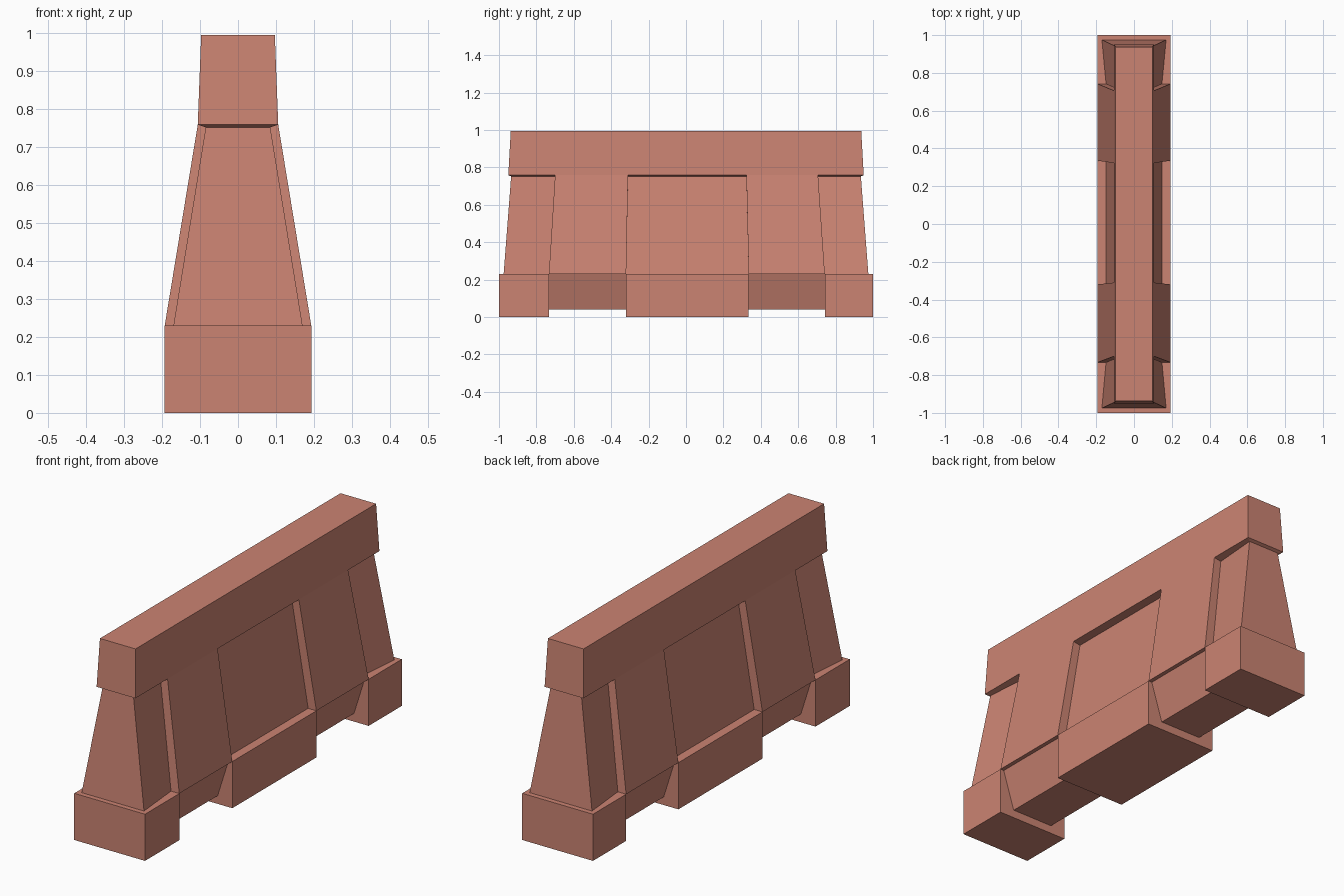
import bpy, bmesh

if "Cube" in bpy.data.objects:
    bpy.data.objects.remove(bpy.data.objects["Cube"])

# Column positions along the length: end, panel/rib edges (doubled), end
Y_LOW = [-0.733, -0.733, -0.32, -0.32, 0.335, 0.335, 0.742, 0.742]
Y_HIGH = [-0.70, -0.70, -0.31, -0.31, 0.323, 0.323, 0.706, 0.706]
RIBS = {2, 3, 6, 7}          # columns standing proud as ribs, slotted below


def level(end_y, ys, panel, rib, corner=None):
    """One ring of half-width columns; panel and rib are (x, z) pairs."""
    pts = []
    for i, y in enumerate([-end_y] + ys + [end_y]):
        x, z = rib if i in RIBS else panel
        if corner is not None and i in (0, 9):
            x = corner
        pts.append((x, y, z))
    return pts


levels = [
    level(1.0, Y_LOW, (0.193, 0.0), (0.113, 0.04)),            # feet and slots
    level(1.0, Y_LOW, (0.193, 0.23), (0.173, 0.23)),           # base top rim
    level(0.975, Y_LOW, (0.148, 0.23), (0.193, 0.23), 0.17),   # panel bottoms
    level(0.935, Y_HIGH, (0.067, 0.752), (0.106, 0.759), 0.085),  # panel tops
    level(0.95, Y_HIGH, (0.106, 0.759), (0.106, 0.759)),       # cap lower edge
    level(0.937, Y_HIGH, (0.097, 0.995), (0.097, 0.995)),      # cap top
]

bm = bmesh.new()
rings = []
for pts in levels:
    right = [bm.verts.new(p) for p in pts]
    left = [bm.verts.new((-x, y, z)) for x, y, z in pts]
    rings.append(right + left[::-1])

# Walls between successive rings
for k, (lo, hi) in enumerate(zip(rings, rings[1:])):
    for i in range(20):
        j = (i + 1) % 20
        col_a, col_b = min(i, 19 - i), min(j, 19 - j)
        if k == 1 and ({i if i < 10 else 19 - i, j if j < 10 else 19 - j}
                       in ({1, 2}, {3, 4}, {5, 6}, {7, 8})):
            continue         # flat joint with no area
        bm.faces.new((lo[i], lo[j], hi[j], hi[i]))

# Underside with the raised slots, and the top
for i in range(9):
    b = rings[0]
    bm.faces.new((b[i], b[19 - i], b[18 - i], b[i + 1]))
bm.faces.new(rings[-1])

bmesh.ops.remove_doubles(bm, verts=bm.verts, dist=1e-5)
bmesh.ops.recalc_face_normals(bm, faces=bm.faces)
mesh = bpy.data.meshes.new("road_barrier")
bm.to_mesh(mesh)
bm.free()

barrier = bpy.data.objects.new("road_barrier", mesh)
bpy.context.collection.objects.link(barrier)
mat = bpy.data.materials.new("terracotta")
mat.diffuse_color = (0.6, 0.23, 0.17, 1)
mat.use_nodes = True
mat.node_tree.nodes["Principled BSDF"].inputs["Base Color"].default_value = mat.diffuse_color
mesh.materials.append(mat)
